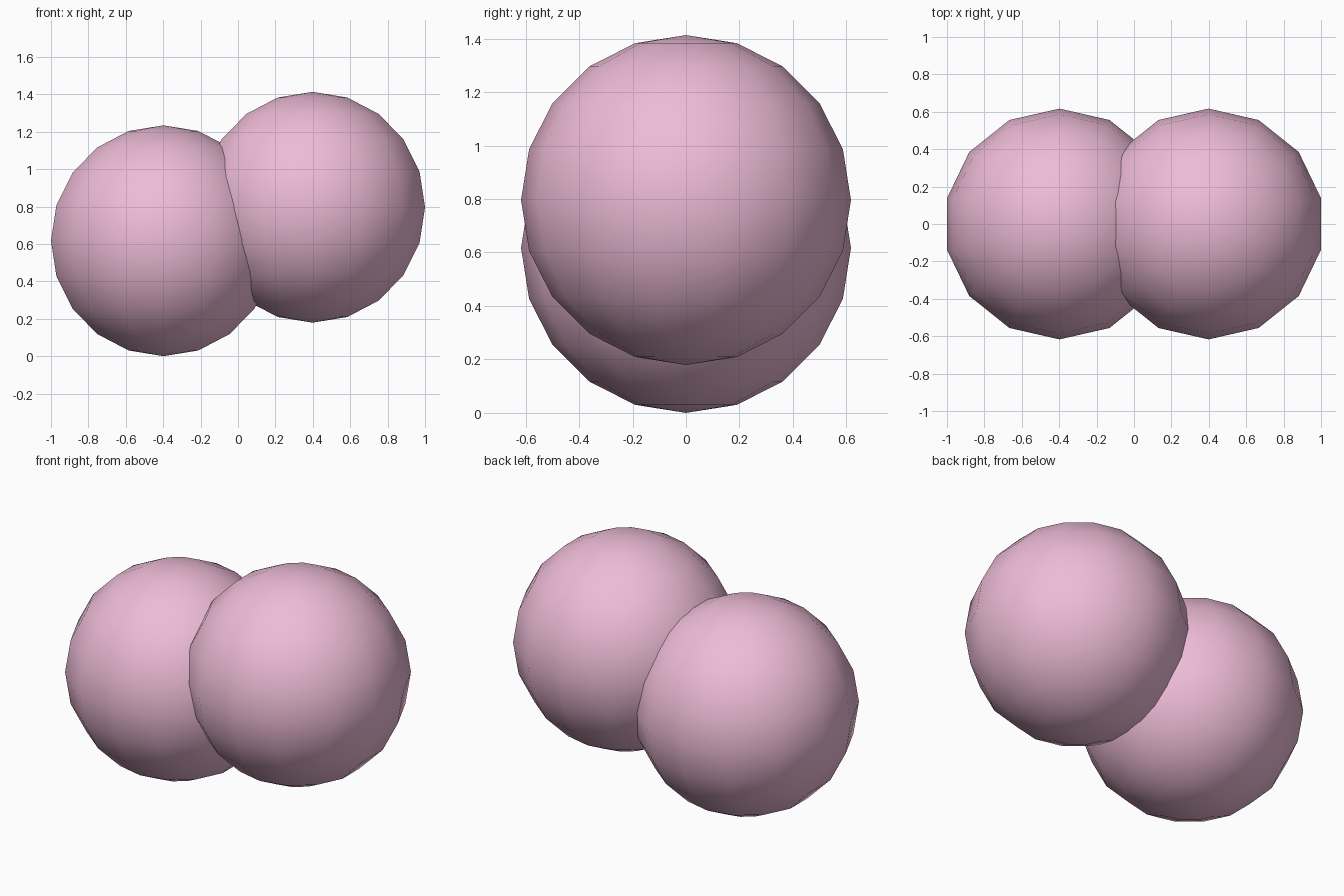
import bpy

if "Cube" in bpy.data.objects:
    bpy.data.objects.remove(bpy.data.objects["Cube"])

R = 0.617

pink = bpy.data.materials.new("pink")
pink.diffuse_color = (0.85, 0.5, 0.68, 1)
pink.use_nodes = True
pink.node_tree.nodes["Principled BSDF"].inputs["Base Color"].default_value = pink.diffuse_color


def ball(name, x, z):
    bpy.ops.mesh.primitive_uv_sphere_add(segments=14, ring_count=10, radius=R, location=(x, 0, z))
    ob = bpy.context.object
    ob.name = name
    # columns of vertices point along +y and -y, flat facets along x
    if max(v.co.y for v in ob.data.vertices) < R * 0.99:
        for v in ob.data.vertices:
            v.co.x, v.co.y = -v.co.y, v.co.x
    bpy.ops.object.shade_smooth()
    ob.data.materials.append(pink)


# Two overlapping balls, the right one raised
ball("left_ball", -0.3985, R)
ball("right_ball", 0.3985, R + 0.179)
